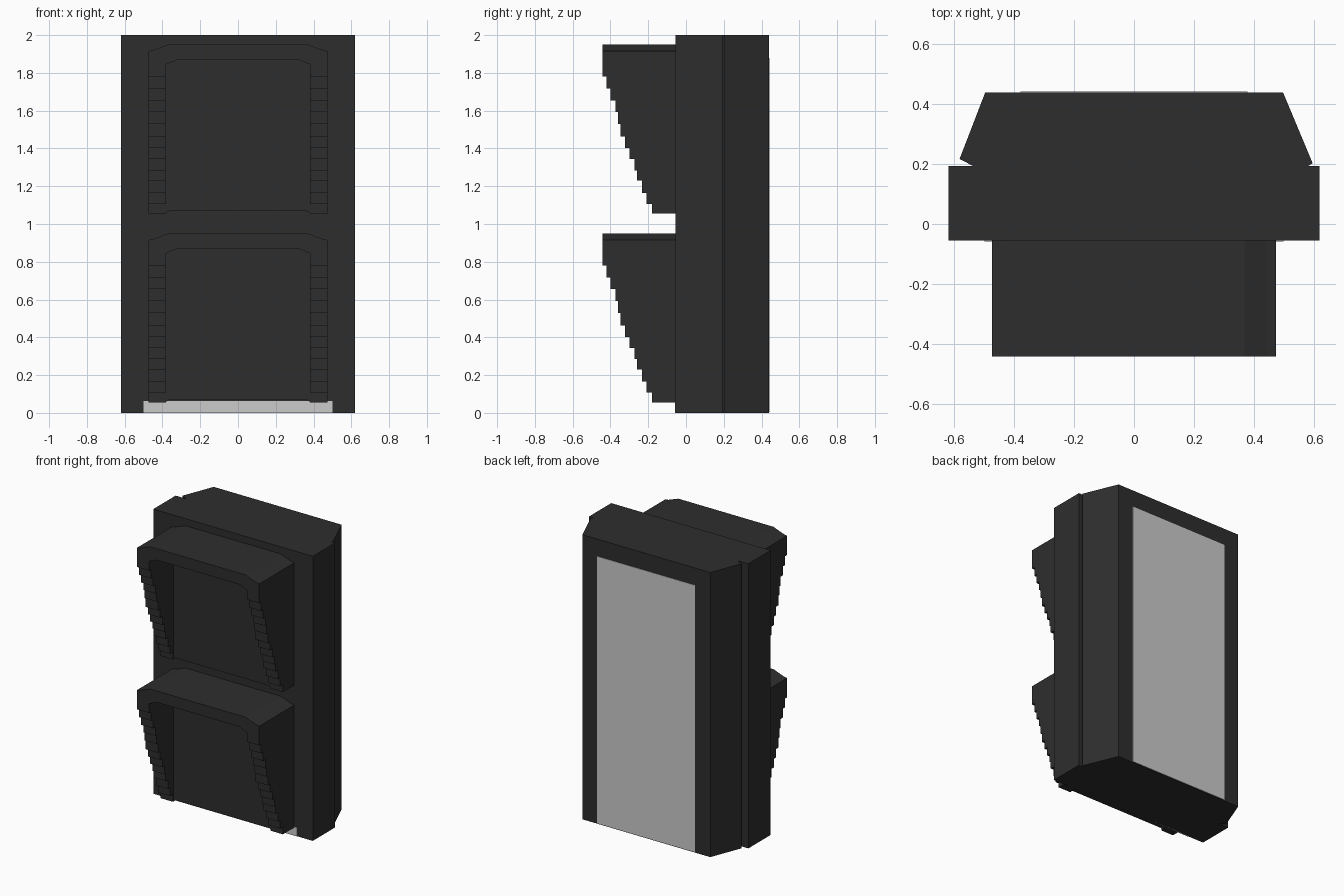
import bpy, bmesh

if "Cube" in bpy.data.objects:
    bpy.data.objects.remove(bpy.data.objects["Cube"])


def material(name, value):
    m = bpy.data.materials.new(name)
    m.diffuse_color = (value, value, value, 1)
    m.use_nodes = True
    m.node_tree.nodes["Principled BSDF"].inputs["Base Color"].default_value = m.diffuse_color
    return m


DARK = material("charcoal", 0.027)
LIGHT = material("light grey", 0.6)


def prism(name, outline, place, lo, hi, mat):
    """Extrude a 2D outline from lo to hi; place maps (a, b, depth) to xyz."""
    bm = bmesh.new()
    ends = [[bm.verts.new(place(a, b, d)) for a, b in outline] for d in (lo, hi)]
    bm.faces.new(ends[0])
    bm.faces.new(ends[1])
    for i in range(len(outline)):
        j = (i + 1) % len(outline)
        bm.faces.new((ends[0][i], ends[0][j], ends[1][j], ends[1][i]))
    bmesh.ops.recalc_face_normals(bm, faces=bm.faces)
    mesh = bpy.data.meshes.new(name)
    bm.to_mesh(mesh)
    bm.free()
    mesh.materials.append(mat)
    ob = bpy.data.objects.new(name, mesh)
    bpy.context.collection.objects.link(ob)
    return ob


def upright(a, b, d):      # outline in x, y, extruded along z
    return (a, b, d)


def frontal(a, b, d):      # outline in x, z, extruded along y
    return (a, d, b)


def rect(x0, x1, z0, z1):
    return [(x0, z0), (x1, z0), (x1, z1), (x0, z1)]


# Housing: front slab and tapered back
prism("front_housing", rect(-0.62, 0.62, -0.055, 0.193), upright, 0, 2, DARK)
prism("back_housing", [(-0.53, 0.19), (0.575, 0.19), (0.597, 0.203), (0.5, 0.435),
                       (0.497, 0.44), (-0.497, 0.44), (-0.583, 0.217)],
      upright, 0, 2, DARK)

# Light plates on the back and along the bottom of the front
prism("back_panel", rect(-0.38, 0.38, 0.005, 1.88), frontal, 0.438, 0.443, LIGHT)
prism("front_strip", rect(-0.5, 0.5, 0.0, 0.062), frontal, -0.058, -0.05, LIGHT)

# Hood arch: outer line, then inner line back, open at the bottom
LEG_TOP, FRONT, BACK = 0.78, -0.443, -0.05
outer = [(0.475, LEG_TOP), (0.475, 0.915), (0.445, 0.922), (0.37, 0.95)]
inner = [(0.38, LEG_TOP), (0.38, 0.845), (0.32, 0.87)]
arch = (outer + [(-x, z) for x, z in reversed(outer)]
        + [(-x, z) for x, z in inner] + list(reversed(inner)))

# Stepped front edge of the side walls, from the foot up
heights = [0.055, 0.107, 0.165, 0.23, 0.284, 0.343, 0.403, 0.463,
           0.53, 0.592, 0.655, 0.717, LEG_TOP]
depths = [-0.18, -0.21, -0.233, -0.26, -0.273, -0.298, -0.323,
          -0.347, -0.36, -0.373, -0.4, -0.422]
side = [(BACK, LEG_TOP), (BACK, heights[0])]
for i, y in enumerate(depths):
    side += [(y, heights[i]), (y, heights[i + 1])]

for label, base in (("lower", 0), ("upper", 1)):
    parts = [prism(label + "_hood", arch, frontal, FRONT, BACK, DARK)]
    for name, x0, x1 in (("left", -0.475, -0.38), ("right", 0.38, 0.475)):
        parts.append(prism(f"{label}_{name}_stepped_wall", side,
                           lambda a, b, d: (d, a, b), x0, x1, DARK))
    # Raised face inside the hood
    face = [(-0.38, 0.06), (-0.365, 0.068), (0.365, 0.068), (0.38, 0.06),
            (0.38, 0.845), (0.32, 0.87), (-0.32, 0.87), (-0.38, 0.845)]
    parts.append(prism(label + "_hood_face", face, frontal, -0.175, BACK, DARK))
    for p in parts:
        p.location.z = base
